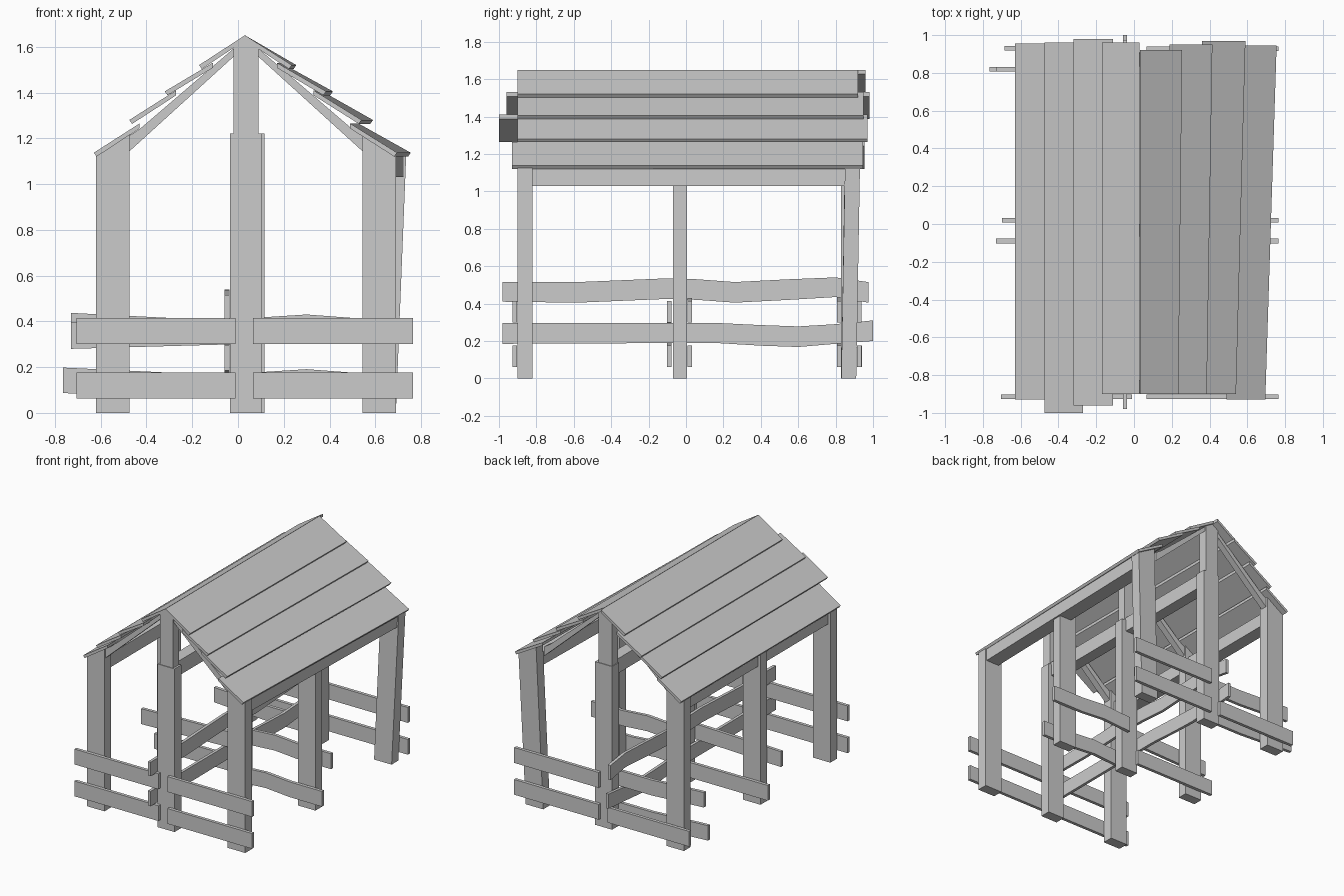
import bpy

if "Cube" in bpy.data.objects:
    bpy.data.objects.remove(bpy.data.objects["Cube"])


def loft(name, sections):
    """Closed solid through a list of cross-sections with equal point counts."""
    n = len(sections[0])
    verts = [p for s in sections for p in s]
    faces = [tuple(range(n))[::-1], tuple(range(len(verts) - n, len(verts)))]
    for k in range(len(sections) - 1):
        a = k * n
        for i in range(n):
            j = (i + 1) % n
            faces.append((a + i, a + j, a + n + j, a + n + i))
    me = bpy.data.meshes.new(name)
    me.from_pydata(verts, [], faces)
    import bmesh
    bm = bmesh.new()
    bm.from_mesh(me)
    bmesh.ops.recalc_face_normals(bm, faces=bm.faces)
    bm.to_mesh(me)
    bm.free()
    ob = bpy.data.objects.new(name, me)
    bpy.context.collection.objects.link(ob)
    return ob


def post(name, x0, x1, y0, y1, z0, zl, zr, dx=0, dy=0):
    """Upright post; top may slope from zl to zr and lean by dx, dy."""
    base = [(x0, y0, z0), (x1, y0, z0), (x1, y1, z0), (x0, y1, z0)]
    top = [(x0 + dx, y0 + dy, zl), (x1 + dx, y0 + dy, zr),
           (x1 + dx, y1 + dy, zr), (x0 + dx, y1 + dy, zl)]
    return loft(name, [base, top])


def along_y(name, prof0, prof1, y0, y1):
    return loft(name, [[(x, y0, z) for x, z in prof0],
                       [(x, y1, z) for x, z in prof1]])


def rail_x(name, y, pts, t=0.024):
    """Fence board along x through (x, z low, z high) points."""
    return loft(name, [[(x, y - t / 2, a), (x, y + t / 2, a),
                        (x, y + t / 2, b), (x, y - t / 2, b)] for x, a, b in pts])


def rail_y(name, x, pts, t=0.022):
    return loft(name, [[(x - t / 2, y, a), (x + t / 2, y, a),
                        (x + t / 2, y, b), (x - t / 2, y, b)] for y, a, b in pts])


# Posts, king posts and rafters, one frame per row
for row, y0, y1 in (("front", -0.90, -0.82), ("middle", -0.07, 0.005), ("back", 0.83, 0.91)):
    back = row == "back"
    post(row + "_left_post", -0.62, -0.475, y0, y1, 0, 1.125, 1.22)
    post(row + "_right_post", 0.545, 0.69, y0, y1, 0, 1.22, 1.125,
         0.045 if back else 0, 0.02 if back else 0)
    s = 0 if row == "front" else 0.01
    post(row + "_centre_post", -0.035 + s, 0.105 + s, y0, y1, 0, 1.22, 1.22)
    ym = (y0 + y1) / 2
    along_y(row + "_king_post",
            *[[(-0.02, 1.2), (0.09, 1.2), (0.09, 1.595), (0.035, 1.635), (-0.02, 1.595)]] * 2,
            y0 + 0.005, y1 - 0.005)
    for side, m in (("left", 1), ("right", -1)):
        prof = [(0.035 + m * (x - 0.035), z) for x, z in
                ((-0.01, 1.60), (-0.01, 1.565), (-0.478, 1.14), (-0.478, 1.21), (-0.43, 1.24))]
        along_y(f"{row}_{side}_rafter", prof, prof, ym - 0.025, ym + 0.025)


def rect(x0, x1, z0, z1):
    return [(x0, z0), (x1, z0), (x1, z1), (x0, z1)]


# Lengthwise beams
along_y("left_eave_beam", rect(-0.60, -0.50, 1.03, 1.13), rect(-0.60, -0.50, 1.03, 1.13), -0.89, 0.90)
along_y("right_eave_beam", rect(0.57, 0.68, 1.03, 1.13), rect(0.61, 0.725, 1.03, 1.13), -0.89, 0.91)
along_y("centre_beam", rect(-0.01, 0.08, 1.13, 1.24), rect(-0.01, 0.08, 1.13, 1.24), -0.895, 0.90)


# Overlapping roof planks: lower x, lower z, upper x, upper z
def slab(xl, zl, xu, zu):
    return [(xl, zl), (xu, zu), (xu, zu - 0.022), (xl + (0.012 if xu > xl else -0.012), zl - 0.017)]


planks = ((-0.63, 1.137, -0.43, 1.265), (-0.475, 1.28, -0.27, 1.41),
          (-0.32, 1.405, -0.11, 1.53), (-0.17, 1.52, 0.03, 1.65))
left_y = ((-0.93, 0.955), (-1.0, 0.96), (-0.96, 0.98), (-0.90, 0.96))
right_y = ((-0.93, 0.945), (-0.90, 0.97), (-0.90, 0.95), (-0.90, 0.92))
skew = (0.06, 0.05, 0.03, 0.02)
for i, (xl, zl, xu, zu) in enumerate(planks):
    p = slab(xl, zl, xu, zu)
    along_y(f"left_roof_plank_{i+1}", p, p, *left_y[i])
    a, b = 0.065 - xl, 0.06 - xu
    if i == 3:
        b = 0.031
    along_y(f"right_roof_plank_{i+1}", slab(a, zl, b, zu),
            slab(a + skew[i], zl, b + (skew[i] * 0.6 if i < 3 else 0), zu), *right_y[i])

# Cross fence boards
LO, HI = (0.062, 0.176), (0.30, 0.415)
for h, (a, b) in (("lower", LO), ("upper", HI)):
    rail_x(f"front_left_{h}_rail", -0.915, [(-0.705, a, b), (-0.01, a, b)])
    rail_x(f"front_right_{h}_rail", -0.915, [(0.065, a, b), (0.765, a, b)])
    up = h == "upper"
    rail_x(f"middle_left_{h}_rail", -0.09 if up else 0.02,
           [(-0.73, a - 0.02, b - 0.02), (-0.01, a, b)] if up else [(-0.70, a, b), (-0.01, a, b)])
    rail_x(f"middle_right_{h}_rail", 0.02 if up else -0.09,
           [(0.065, a, b), (0.30, a + 0.015, b + 0.015), (0.5, a, b), (0.765, a, b)])
    rail_x(f"back_right_{h}_rail", 0.927, [(0.065, a, b), (0.765, a, b)])
    rail_x(f"back_left_{h}_inner_rail", 0.82,
           [(-0.73 if up else -0.765, a + 0.025, b + 0.022), (-0.3, a, b), (-0.01, a, b)])
rail_x("back_left_lower_outer_rail", 0.93, [(-0.685, *LO), (-0.01, *LO)])

# Warped long fence boards along the centre posts
rail_y("long_upper_rail", -0.048,
       [(-0.98, 0.41, 0.515), (-0.58, 0.405, 0.515), (-0.1, 0.425, 0.535),
        (0.06, 0.42, 0.53), (0.26, 0.405, 0.515), (0.55, 0.42, 0.53),
        (0.80, 0.435, 0.54), (0.975, 0.405, 0.515)])
rail_y("long_lower_rail", -0.048,
       [(-0.98, 0.185, 0.297), (0.15, 0.19, 0.297), (0.40, 0.175, 0.285),
        (0.60, 0.168, 0.278), (0.80, 0.185, 0.29), (1.0, 0.20, 0.31)])
